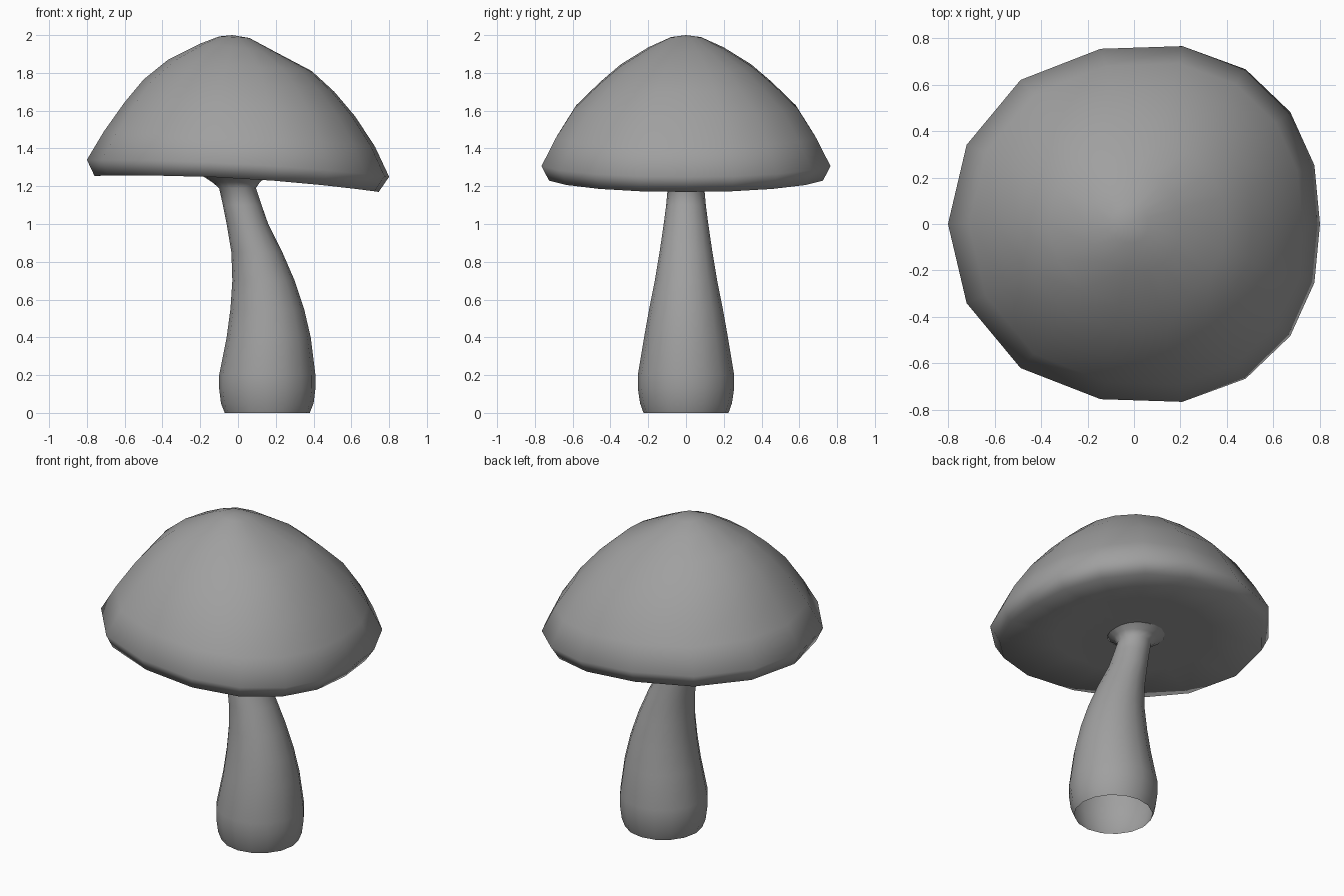
import bpy
import bmesh
import math

default_cube = bpy.data.objects.get("Cube")
if default_cube:
    bpy.data.objects.remove(default_cube, do_unlink=True)

# One grey for the whole mushroom
grey = bpy.data.materials.new("mushroom_grey")
grey.use_nodes = True
colour = (0.35, 0.35, 0.35, 1)
grey.diffuse_color = colour
grey.node_tree.nodes["Principled BSDF"].inputs["Base Color"].default_value = colour

# Unit cross-sections, counter-clockwise: an even round one and a slightly skewed one
SIDES = 16
round_section = [(math.cos(math.tau * i / SIDES), math.sin(math.tau * i / SIDES))
                 for i in range(SIDES)]
half = [(1, 0), (.97, .33), (.84, .63), (.6, .87), (.26, 1),
        (-.18, .985), (-.61, .81), (-.9, .445), (-1, 0)]
skewed_section = half + [(u, -v) for u, v in reversed(half[1:-1])]


def loft(name, section, rings, apex=None):
    """Skin rings given as (left x, right x, half depth, left z, right z, bow)."""
    bm = bmesh.new()
    loops = []
    for left, right, depth, z_left, z_right, bow in rings:
        loop = []
        for u, v in section:
            x = (left + right) / 2 + u * (right - left) / 2
            z = (z_left + z_right) / 2 + u * (z_right - z_left) / 2 + bow * (1 - u * u)
            loop.append(bm.verts.new((x, v * depth, z)))
        loops.append(loop)
    count = len(section)
    for lower, upper in zip(loops, loops[1:]):
        for i in range(count):
            j = (i + 1) % count
            bm.faces.new((lower[i], lower[j], upper[j], upper[i]))
    if apex:
        tip = bm.verts.new(apex)
        for i in range(count):
            bm.faces.new((loops[-1][i], loops[-1][(i + 1) % count], tip))
    for face in bm.faces:
        face.smooth = True
    mesh = bpy.data.meshes.new(name)
    bm.to_mesh(mesh)
    bm.free()
    mesh.materials.append(grey)
    obj = bpy.data.objects.new(name, mesh)
    bpy.context.collection.objects.link(obj)
    return obj


# Cap: from the underside out to the rim, then up over the dome
cap_rings = [
    (-.17, .14, .155, 1.255, 1.24, 0),
    (-.45, .44, .43, 1.26, 1.22, .01),
    (-.76, .745, .725, 1.255, 1.17, .03),
    (-.8, .8, .765, 1.34, 1.25, .025),
    (-.71, .725, .69, 1.49, 1.41, .015),
    (-.6, .62, .59, 1.645, 1.57, .015),
    (-.5, .51, .46, 1.765, 1.7, .015),
    (-.37, .39, .35, 1.87, 1.81, 0),
    (-.2, .2, .2, 1.955, 1.91, 0),
    (-.1, .06, .08, 1.993, 1.985, 0),
]
loft("cap", skewed_section, cap_rings, apex=(-.03, 0, 2))

# Stem: leaning, bulbous at the open base, flaring into the cap
stem_profile = [
    (-.07, .38, .225, 0),
    (-.09, .4, .243, .05),
    (-.1, .41, .255, .13),
    (-.1, .41, .255, .2),
    (-.06, .385, .222, .4),
    (-.04, .35, .195, .55),
    (-.03, .3, .165, .7),
    (-.035, .235, .14, .85),
    (-.06, .16, .118, 1),
    (-.08, .125, .105, 1.1),
    (-.1, .095, .097, 1.19),
    (-.135, .115, .12, 1.22),
    (-.18, .15, .165, 1.25),
]
loft("stem", round_section, [(a, b, d, z, z, 0) for a, b, d, z in stem_profile])
